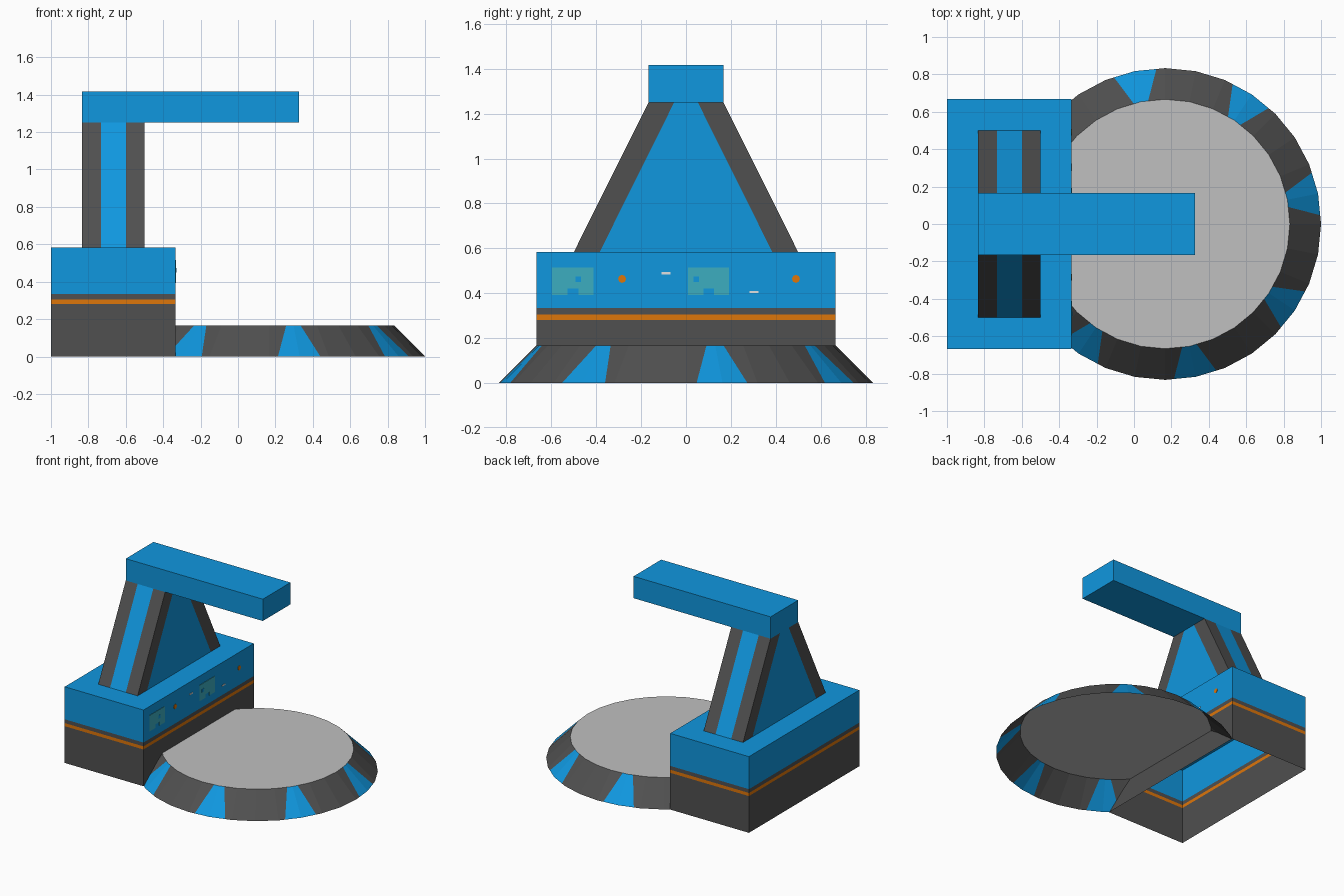
import bpy, bmesh, math
from mathutils import Vector

if "Cube" in bpy.data.objects:
    bpy.data.objects.remove(bpy.data.objects["Cube"])


def material(name, rgb):
    m = bpy.data.materials.new(name)
    m.diffuse_color = (*rgb, 1)
    m.use_nodes = True
    m.node_tree.nodes["Principled BSDF"].inputs["Base Color"].default_value = m.diffuse_color
    return m


BLUE = material("blue", (0.005, 0.31, 0.74))
GREY = material("dark_grey", (0.08, 0.08, 0.08))
ORANGE = material("orange", (0.73, 0.18, 0.003))
LIGHT = material("light_grey", (0.53, 0.53, 0.53))
TEAL = material("teal", (0.045, 0.42, 0.53))
WHITE = material("white", (0.75, 0.75, 0.75))


def finish(name, bm, mats):
    me = bpy.data.meshes.new(name)
    bm.to_mesh(me)
    bm.free()
    for m in mats:
        me.materials.append(m)
    ob = bpy.data.objects.new(name, me)
    bpy.context.collection.objects.link(ob)
    return ob


def loft(rings, rule, top=None, bottom=None):
    """Skin counter-clockwise rings from bottom to top; rule(level, side) gives the material."""
    bm = bmesh.new()
    vs = [[bm.verts.new(p) for p in r] for r in rings]
    n = len(rings[0])
    for j in range(len(vs) - 1):
        for i in range(n):
            k = (i + 1) % n
            f = bm.faces.new((vs[j][i], vs[j][k], vs[j + 1][k], vs[j + 1][i]))
            f.material_index = rule(j, i)
    if top is not None:
        bm.faces.new(vs[-1]).material_index = top
    if bottom is not None:
        bm.faces.new(vs[0][::-1]).material_index = bottom
    return bm


def rect(x0, x1, y, z):
    return [(x0, -y, z), (x1, -y, z), (x1, y, z), (x0, y, z)]


CUT_X = -1 / 3

# Base housing, open below, coloured in horizontal bands
levels = [0, 0.281, 0.305, 0.334, 0.583]
bands = [0, 1, 0, 2]
bm = loft([rect(-1, CUT_X, 0.667, z) for z in levels], lambda j, i: bands[j], top=2)
finish("base_housing", bm, [GREY, ORANGE, BLUE])

# Round platform: 32 facets, with a tapering stripe around every fourth corner
SIDES, STRIPE_AT = 32, 1


def platform_ring(r, z, frac):
    def corner(k):
        a = 2 * math.pi * k / SIDES
        return Vector((1 / 6 + r * math.cos(a), r * math.sin(a), z))
    pts = []
    for k in range(SIDES):
        pts.append(corner(k))
        if k % 4 == STRIPE_AT:
            pts.append(corner(k).lerp(corner(k + 1), frac))
        elif k % 4 == STRIPE_AT - 1:
            pts.append(corner(k).lerp(corner(k + 1), 1 - frac))
    return pts


# six ring points per group: sides 1 and 2 of each group are the stripe
bm = loft([platform_ring(5 / 6, 0, 0.71), platform_ring(2 / 3, 1 / 6, 0.30)],
          lambda j, i: 1 if i % 6 in (1, 2) else 0, top=2)
bmesh.ops.bisect_plane(bm, geom=bm.verts[:] + bm.edges[:] + bm.faces[:],
                       plane_co=(CUT_X, 0, 0), plane_no=(-1, 0, 0), clear_outer=True)
finish("round_platform", bm, [GREY, BLUE, LIGHT])


# Tapered support column with a blue stripe down the middle of every side
def support_ring(y, inner, z):
    xs = [-0.833, -0.733, -0.6, -0.5]
    ys = [-y, -inner, inner, y]
    return ([(x, -y, z) for x in xs[:3]] + [(xs[3], v, z) for v in ys[:3]] +
            [(x, y, z) for x in xs[:0:-1]] + [(xs[0], v, z) for v in ys[:0:-1]])


bm = loft([support_ring(0.5, 0.385, 0.583), support_ring(0.167, 0.053, 1.25)],
          lambda j, i: 1 if i % 3 == 1 else 0)
finish("support_column", bm, [GREY, BLUE])

# Overhead arm
bm = loft([rect(-0.833, 0.327, 0.167, z) for z in (1.25, 1.417)], lambda j, i: 0, top=0, bottom=0)
finish("overhead_arm", bm, [BLUE])


# Thin painted plates on the wall facing the platform
def plate(name, outline, mat, depth=0.003):
    rings = [[(x, y, z) for y, z in outline] for x in (CUT_X, CUT_X + depth)]
    finish(name, loft(rings, lambda j, i: 0, top=0, bottom=0), [mat])


def box_outline(y, z, w, h):
    return [(y - w / 2, z - h / 2), (y + w / 2, z - h / 2),
            (y + w / 2, z + h / 2), (y - w / 2, z + h / 2)]


for n, y in enumerate((-0.505, 0.1)):
    # screen with a notch in its lower edge and a small blue mark
    plate(f"screen_{n}", [(y - 0.092, 0.393), (y - 0.022, 0.393), (y - 0.022, 0.42),
                          (y + 0.025, 0.42), (y + 0.025, 0.393), (y + 0.092, 0.393),
                          (y + 0.092, 0.515), (y - 0.092, 0.515)], TEAL)
    plate(f"screen_mark_{n}", box_outline((-0.48, 0.045)[n], 0.462, 0.025, 0.025), BLUE, 0.005)

for n, y in enumerate((-0.285, 0.49)):
    plate(f"button_{n}", [(y + 0.018 * math.cos(a * math.pi / 4), 0.464 + 0.018 * math.sin(a * math.pi / 4))
                          for a in range(8)], ORANGE)

for n, (y, z) in enumerate(((-0.09, 0.489), (0.303, 0.405))):
    plate(f"label_slot_{n}", box_outline(y, z, 0.04, 0.01), WHITE)
